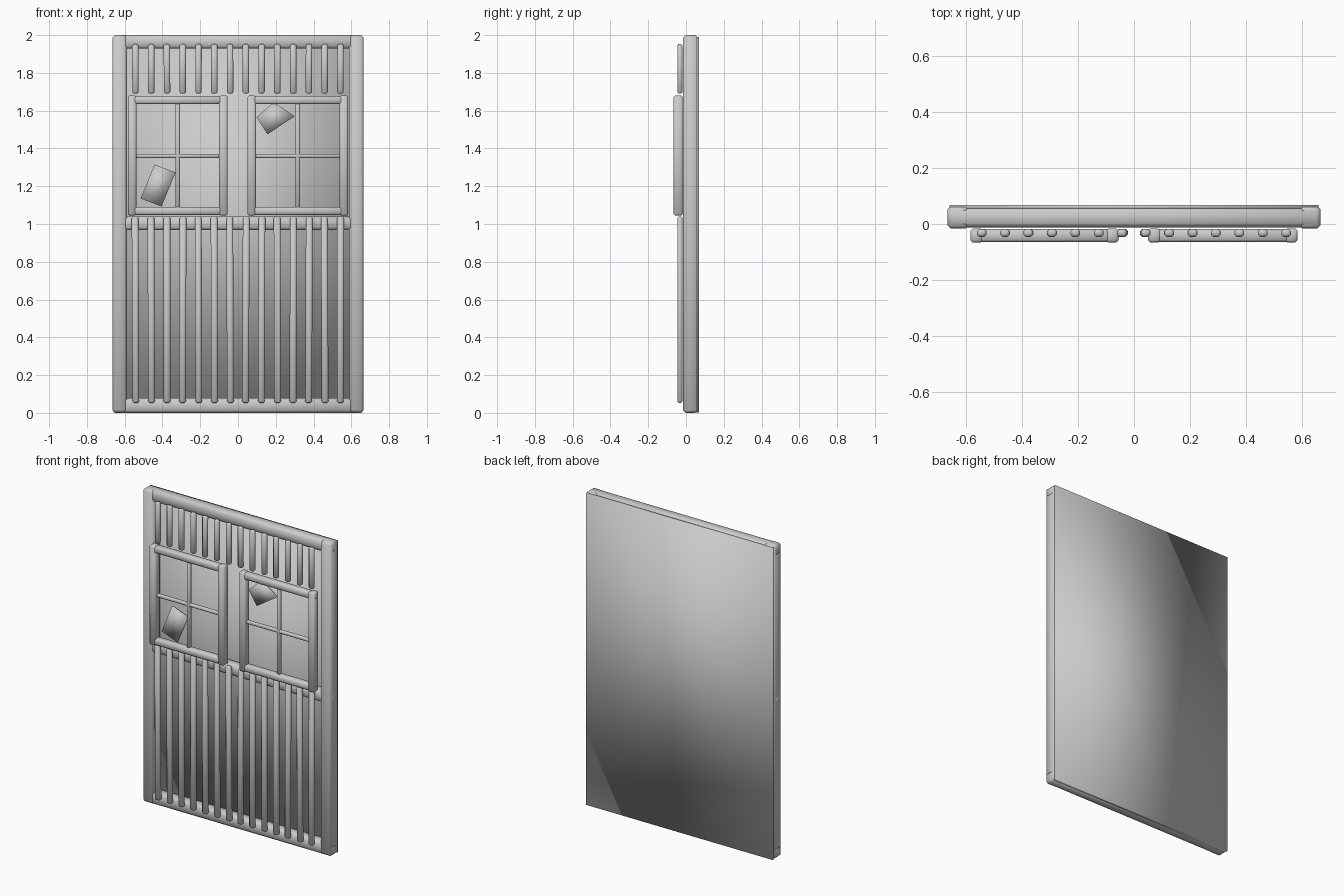
import bpy, bmesh, math, random
from mathutils import Matrix, Vector

if "Cube" in bpy.data.objects:
    bpy.data.objects.remove(bpy.data.objects["Cube"])

random.seed(4)
grey = bpy.data.materials.new("weathered_grey")
grey.diffuse_color = (0.6, 0.6, 0.6, 1)
grey.use_nodes = True
grey.node_tree.nodes["Principled BSDF"].inputs["Base Color"].default_value = grey.diffuse_color


def finish(name, bm):
    bmesh.ops.recalc_face_normals(bm, faces=bm.faces)
    for f in bm.faces:
        f.smooth = True
    me = bpy.data.meshes.new(name)
    bm.to_mesh(me)
    bm.free()
    me.materials.append(grey)
    ob = bpy.data.objects.new(name, me)
    bpy.context.collection.objects.link(ob)
    return ob


def beam(name, x, y, z, bevel=0.0, tilt=0.0):
    """Box between the (min, max) pairs, with chamfered edges and a slight lean."""
    bm = bmesh.new()
    bmesh.ops.create_cube(bm, size=1)
    size = [b - a for a, b in (x, y, z)]
    mid = Vector([(a + b) / 2 for a, b in (x, y, z)])
    bmesh.ops.scale(bm, vec=size, verts=bm.verts)
    if bevel:
        bmesh.ops.bevel(bm, geom=bm.edges[:], offset=bevel, segments=1,
                        affect='EDGES', profile=0.5)
    bmesh.ops.transform(bm, matrix=Matrix.Translation(mid) @ Matrix.Rotation(tilt, 4, 'Y'),
                        verts=bm.verts)
    return finish(name, bm)


def shard(name, outline, y0, y1):
    """Thin flat plate with an (x, z) outline."""
    bm = bmesh.new()
    face = bm.faces.new([bm.verts.new((px, y0, pz)) for px, pz in outline])
    ext = bmesh.ops.extrude_face_region(bm, geom=[face])
    bmesh.ops.translate(bm, vec=(0, y1 - y0, 0),
                        verts=[v for v in ext["geom"] if isinstance(v, bmesh.types.BMVert)])
    return finish(name, bm)


# Backing wall
beam("back_wall", (-0.658, 0.658), (0.053, 0.068), (0.003, 1.99))

# Outer frame: posts and rails
for side, s in (("left", -1), ("right", 1)):
    a, b = sorted((s * 0.588, s * 0.665))
    beam(side + "_post", (a, b), (-0.016, 0.064), (0.003, 1.998), 0.012)
beam("top_rail", (-0.665, 0.665), (-0.012, 0.06), (1.928, 2.0), 0.014)
beam("middle_rail", (-0.665, 0.665), (-0.012, 0.056), (0.967, 1.04), 0.014)
beam("bottom_rail", (-0.665, 0.665), (-0.012, 0.06), (0.0, 0.078), 0.014)

# Vertical slats, short above the windows and long below
for i in range(14):
    x = -0.543 + i * 0.0835
    for name, z0, z1, w in (("upper_slat", 1.69, 1.952, 0.017), ("lower_slat", 0.053, 1.04, 0.018)):
        lean = random.uniform(-0.005, 0.005)
        beam(name, (x - w, x + w), (-0.046, -0.018), (z0, z1), 0.008, lean)

# Windows: frame, glazing bars
for side, x0, x1 in (("left", -0.583, -0.055), ("right", 0.05, 0.583)):
    w, y, z0, z1 = 0.045, (-0.066, -0.016), 1.045, 1.68
    xm = (x0 + x1) / 2
    beam(side + "_window_jamb", (x0, x0 + w), y, (z0, z1), 0.008)
    beam(side + "_window_jamb", (x1 - w, x1), y, (z0, z1), 0.008)
    beam(side + "_window_sill", (x0, x1), (-0.064, -0.018), (z0 + 0.003, z0 + w), 0.008)
    beam(side + "_window_head", (x0, x1), (-0.064, -0.018), (z1 - w, z1 - 0.003), 0.008)
    beam(side + "_window_upright_bar", (xm - 0.011, xm + 0.011), (-0.05, -0.026),
         (z0 + 0.03, z1 - 0.03), 0.005)
    beam(side + "_window_cross_bar", (x0 + 0.03, x1 - 0.03), (-0.049, -0.027),
         (1.35, 1.371), 0.005)

# Loose plates left in the window openings
shard("left_window_plate", [(-0.442, 1.315), (-0.33, 1.273), (-0.405, 1.093), (-0.516, 1.135)],
      -0.033, -0.025)
shard("right_window_plate", [(0.098, 1.565), (0.19, 1.645), (0.30, 1.57), (0.156, 1.475)],
      -0.033, -0.025)
